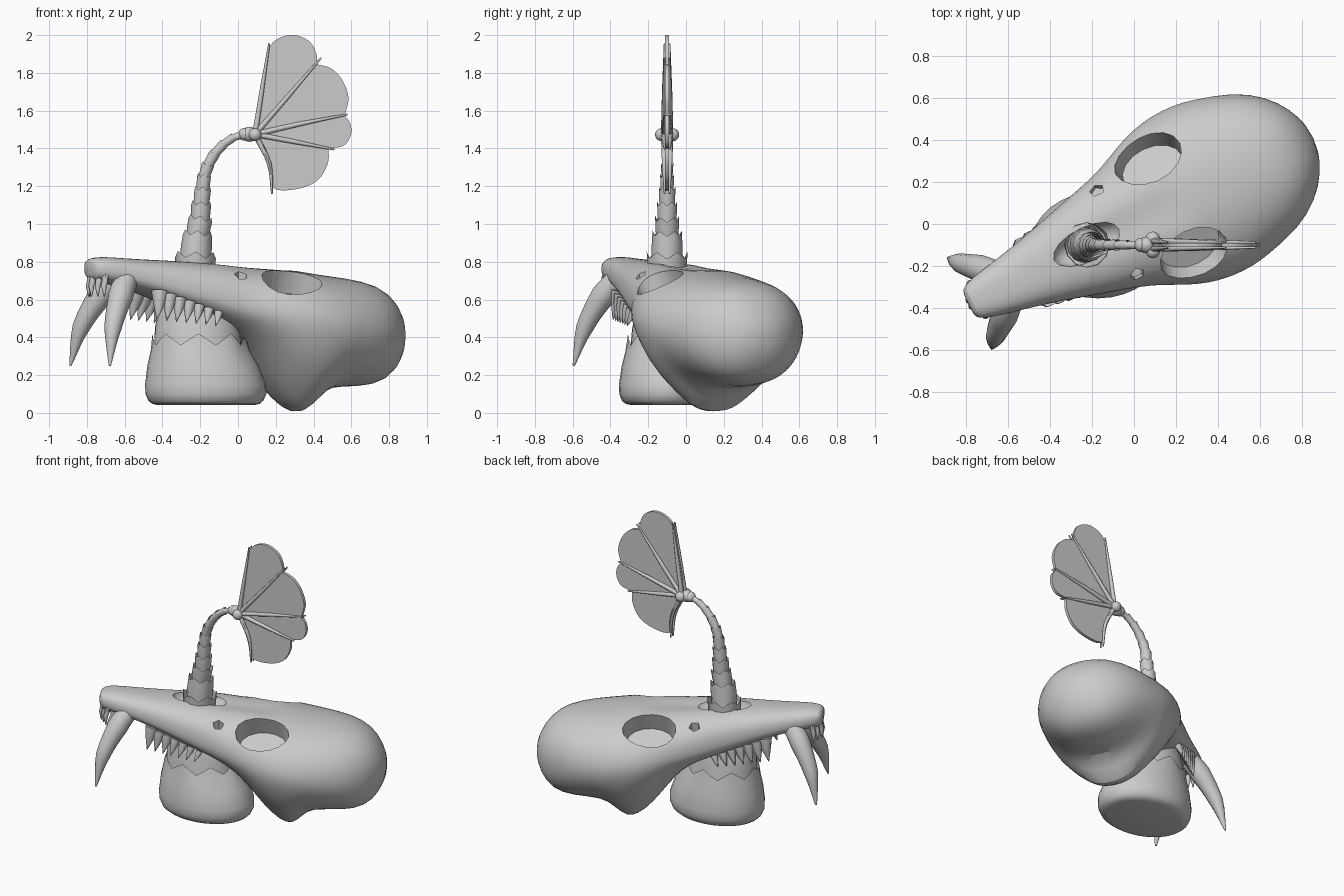
import bpy, bmesh, math
from mathutils import Vector, Matrix

if "Cube" in bpy.data.objects:
    bpy.data.objects.remove(bpy.data.objects["Cube"])

# Skull lies along a diagonal: local s runs to the back, t sideways
TURN = Matrix.Rotation(math.radians(25.8), 4, 'Z')


def L(s, t, z):
    return TURN @ Vector((s, t, z))


def finish(bm, name, angle=45):
    bmesh.ops.recalc_face_normals(bm, faces=bm.faces)
    me = bpy.data.meshes.new(name)
    bm.to_mesh(me)
    bm.free()
    ob = bpy.data.objects.new(name, me)
    bpy.context.collection.objects.link(ob)
    shade(ob, angle)
    return ob


def shade(ob, angle=45):
    bpy.ops.object.select_all(action='DESELECT')
    ob.select_set(True)
    bpy.context.view_layer.objects.active = ob
    bpy.ops.object.shade_smooth_by_angle(angle=math.radians(angle))


def loft(name, rings, cap_end=True, angle=45):
    bm = bmesh.new()
    vs = [[bm.verts.new(p) for p in r] for r in rings]
    n = len(vs[0])
    for a, b in zip(vs, vs[1:]):
        for i in range(n):
            j = (i + 1) % n
            bm.faces.new((a[i], a[j], b[j], b[i]))
    bm.faces.new(vs[0])
    if cap_end:
        bm.faces.new(vs[-1])
    return finish(bm, name, angle)


def catmull(pts, k=5):
    pts = [Vector(p) for p in pts]
    ext = [2 * pts[0] - pts[1]] + pts + [2 * pts[-1] - pts[-2]]
    out = []
    for a, b, c, d in zip(ext, ext[1:], ext[2:], ext[3:]):
        for i in range(k):
            u = i / k
            out.append(0.5 * (2 * b + (c - a) * u + (2 * a - 5 * b + 4 * c - d) * u ** 2
                              + (3 * b - a - 3 * c + d) * u ** 3))
    return out + [pts[-1]]


def ring(p, tan, r, n=12, jag=0.0):
    x = Vector((0, 1, 0)).cross(tan).normalized()
    y = tan.cross(x).normalized()
    return [p + (x * math.cos(a) + y * math.sin(a)) * r + tan * (jag * (i % 2))
            for i, a in enumerate(2 * math.pi * i / n for i in range(n))]


def tube(name, pts, radii, n=10):
    rings = []
    for i, p in enumerate(pts):
        tan = (pts[min(i + 1, len(pts) - 1)] - pts[max(i - 1, 0)]).normalized()
        f = i / (len(pts) - 1) * (len(radii) - 1)
        k = min(int(f), len(radii) - 2)
        rings.append(ring(p, tan, radii[k] + (radii[k + 1] - radii[k]) * (f - k), n))
    return loft(name, rings)


# Skull: rings of (s, half width, top, bottom, widest height, taper of underside)
RINGS = [(-.88, .055, .80, .73, .77, .1), (-.865, .085, .82, .70, .76, .1), (-.80, .108, .828, .69, .75, .1),
         (-.70, .128, .82, .67, .73, .1), (-.50, .172, .81, .61, .68, .1), (-.25, .245, .80, .51, .61, .1),
         (-.10, .285, .79, .45, .56, .15), (0, .325, .78, .37, .53, .22), (.10, .378, .775, .24, .50, .4),
         (.20, .415, .768, .10, .47, .52), (.29, .432, .76, .015, .45, .55), (.36, .435, .748, -.01, .44, .55),
         (.43, .432, .738, .07, .43, .45), (.50, .42, .728, .14, .43, .2), (.70, .365, .705, .135, .42, .1),
         (.83, .275, .655, .16, .41, .05), (.91, .17, .56, .25, .41, 0), (.95, .06, .46, .36, .41, 0)]


def skull_ring(s, w, zt, zb, zw, k, n=28):
    out = []
    for i in range(n):
        a = 2 * math.pi * i / n
        c, d = math.cos(a), math.sin(a)
        # snout and jaw are boxier than the braincase
        e = .75 if s < -.05 else .72 if d < 0 and .15 < s < .45 else .9
        t = w * math.copysign(abs(c) ** e, c)
        z = zw + ((zt - zw) if d > 0 else (zw - zb)) * math.copysign(abs(d) ** e, d)
        if d < 0:
            t *= 1 - k * abs(d)
        if i == n // 4 and -.15 < s < .25:
            z -= .025          # groove between the eyes
        out.append(L(s, t, z))
    return out


skull = loft("skull", [skull_ring(*r) for r in RINGS])
sub = skull.modifiers.new("smooth", 'SUBSURF')
sub.levels = sub.render_levels = 1
bpy.ops.object.modifier_apply(modifier="smooth")


def cut(center, tilt, size, kind="bowl", seg=16):
    m = Matrix.Translation(L(*center)) @ TURN @ Matrix.Rotation(tilt, 4, 'X') @ Matrix.Diagonal((*size, 1))
    bm = bmesh.new()
    if kind == "ball":
        bmesh.ops.create_uvsphere(bm, u_segments=16, v_segments=10, radius=1, matrix=m)
    else:
        bmesh.ops.create_cone(bm, cap_ends=True, segments=seg, radius1=.85, radius2=1.15, depth=1, matrix=m)
    cutter = finish(bm, "cutter")
    cutter.hide_render = True
    mod = skull.modifiers.new("cut", 'BOOLEAN')
    mod.operation, mod.object, mod.solver = 'DIFFERENCE', cutter, 'EXACT'
    bpy.context.view_layer.objects.active = skull
    bpy.ops.object.modifier_apply(modifier="cut")
    bpy.data.objects.remove(cutter)


# Eye sockets, small openings in front of them, nasal opening
for side in (1, -1):
    cut((.195, side * .285, .765), -side * .45, (.18, .135, .4))
    cut((-.09, side * .225, .74), -side * .2, (.038, .03, .16), seg=5)
cut((-.24, .01, .81), 0, (.18, .085, .10), "ball")
shade(skull, 35)

# Teeth: canines, cheek rows, incisors
for side, word in ((1, "left"), (-1, "right")):
    pts = catmull([L(s, side * t, z) for s, t, z in
                   ((-.68, .06, .72), (-.75, .125, .62), (-.83, .195, .45), (-.87, .24, .25))], 4)
    tube(word + "_canine", pts, (.062, .066, .046, .006), 12)
    for i in range(7):
        s = -.525 + .052 * i
        size = 1 - .09 * i
        w = .135 + .22 * (s + .53)
        z = .645 - .36 * (s + .53)
        tube(f"{word}_cheek_tooth_{i}", [L(s, side * w, z), L(s - .01, side * (w + .012), z - .06 * size),
                                         L(s - .03, side * (w + .025), z - .15 * size)],
             (.042 * size + .004, .03 * size + .003, .002), 8)
    for i in range(3):
        t = side * (.015 + .032 * i)
        s = -.855 + .02 * i
        tube(f"{word}_incisor_{i}", [L(s, t, .73), L(s - .015, t * 1.1, .67), L(s - .015, t * 1.15, .615)],
             (.018, .015, .003), 8)


def oval(cx, z, rx, ry, jag=0.0, n=32):
    return [Vector((cx + rx * math.cos(a), -.1 + ry * math.sin(a), z + jag * abs(i % 4 - 2) / 2))
            for i, a in enumerate(2 * math.pi * i / n for i in range(n))]


# Bulb base with jagged sheath, and trunk rising into the skull
loft("bulb_base", [oval(-.17, .042, .26, .19), oval(-.17, .048, .285, .22), oval(-.17, .065, .305, .24),
                   oval(-.17, .10, .32, .253), oval(-.172, .15, .32, .255), oval(-.185, .25, .295, .24),
                   oval(-.2, .33, .262, .22), oval(-.21, .36, .243, .207, .06)], cap_end=False, angle=50)
loft("trunk", [oval(-.21, .28, .235, .20), oval(-.215, .45, .225, .185), oval(-.22, .6, .19, .15),
               oval(-.225, .72, .11, .10)])

# Stalk of stacked jagged sheaths around a core
STALK = [(-.23, .70, .11), (-.225, .82, .094), (-.215, .94, .067), (-.2, 1.02, .055), (-.195, 1.1, .046),
         (-.187, 1.18, .038), (-.18, 1.25, .032), (-.16, 1.31, .029), (-.125, 1.37, .026),
         (-.08, 1.42, .023), (-.03, 1.455, .02), (.03, 1.475, .018)]
path = [Vector((x, -.1, z)) for x, z, r in STALK]
tube("stalk_core", path, [r * .85 for x, z, r in STALK], 14)
for i in range(len(path) - 1):
    a, b = path[i], path[i + 1]
    tan = (b - a).normalized()
    ra, rb = STALK[i][2], STALK[i + 1][2]
    loft(f"stalk_sheath_{i}", [ring(a, tan, ra * .88, 12), ring(a.lerp(b, .5), tan, (ra + rb) * .51, 12),
                               ring(b, tan, rb * 1.15, 12, .28 * rb + .008)], cap_end=False)

# Knobs at the fan hub
for i, (x, y, z, r) in enumerate(((.035, -.1, 1.475, .034), (.06, -.1, 1.475, .04),
                                  (.09, -.13, 1.473, .034), (.09, -.07, 1.473, .034))):
    bm = bmesh.new()
    bmesh.ops.create_uvsphere(bm, u_segments=16, v_segments=10, radius=r, matrix=Matrix.Translation((x, y, z)))
    finish(bm, f"hub_knob_{i}")

# Fan webs: lobed outline between each pair of ribs (x, z)
HUB = (.09, 1.475)
LOBES = [[(.10, 1.6), (.135, 1.78), (.165, 1.93), (.22, 1.985), (.3, 2.0), (.38, 1.965), (.415, 1.9), (.42, 1.845)],
         [(.42, 1.845), (.49, 1.825), (.55, 1.765), (.585, 1.67), (.565, 1.575)],
         [(.565, 1.575), (.595, 1.53), (.597, 1.47), (.56, 1.415), (.48, 1.4)],
         [(.48, 1.4), (.475, 1.32), (.42, 1.23), (.31, 1.185), (.19, 1.19), (.175, 1.3), (.13, 1.4)]]
for i, lobe in enumerate(LOBES):
    bm = bmesh.new()
    outline = [Vector((HUB[0], 0, HUB[1]))] + catmull([(x, 0, z) for x, z in lobe])
    lo = [bm.verts.new(p + Vector((0, -.11, 0))) for p in outline]
    face = bm.faces.new(lo)
    new = bmesh.ops.extrude_face_region(bm, geom=[face])["geom"]
    bmesh.ops.translate(bm, verts=[g for g in new if isinstance(g, bmesh.types.BMVert)], vec=(0, .02, 0))
    finish(bm, f"fan_web_{i}", 30)

# Fan ribs, one on each face of the web
RIBS = [[HUB, (.125, 1.7), (.165, 1.955)], [HUB, (.26, 1.67), (.44, 1.88)], [HUB, (.33, 1.53), (.58, 1.58)],
        [HUB, (.3, 1.435), (.51, 1.395)], [HUB, (.165, 1.32), (.18, 1.16)]]
for i, rib in enumerate(RIBS):
    for off, word in ((-.018, "front"), (.018, "back")):
        pts = catmull([(x, -.1 + off * (1 - .3 * k / 2), z) for k, (x, z) in enumerate(rib)], 4)
        tube(f"{word}_rib_{i}", pts, (.015, .012, .005), 8)
